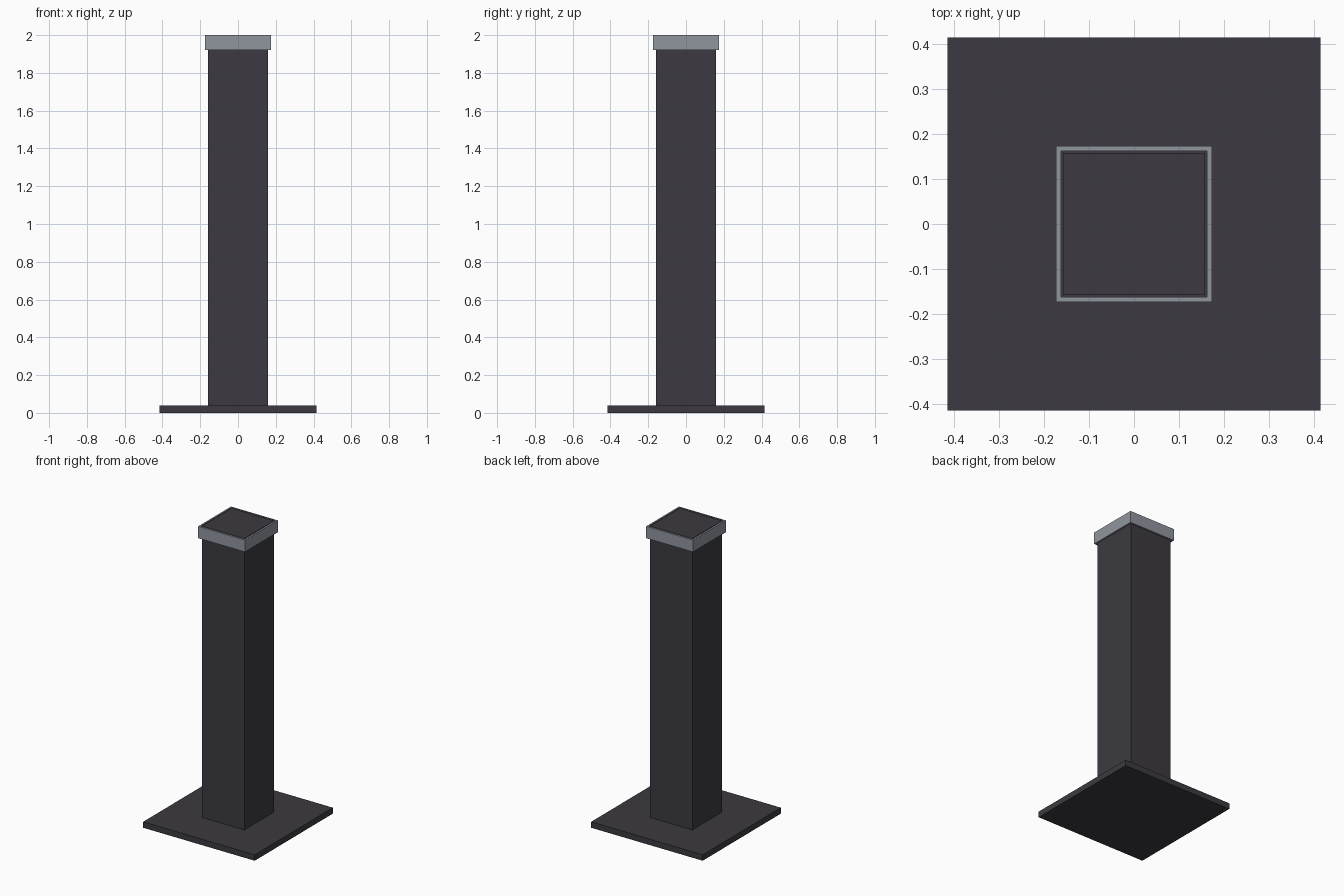
import bpy, bmesh

if "Cube" in bpy.data.objects:
    bpy.data.objects.remove(bpy.data.objects["Cube"])


def material(name, rgb):
    m = bpy.data.materials.new(name)
    m.diffuse_color = (*rgb, 1.0)
    m.use_nodes = True
    m.node_tree.nodes["Principled BSDF"].inputs["Base Color"].default_value = m.diffuse_color
    return m


dark = material("dark grey metal", (0.045, 0.042, 0.052))
light = material("light grey metal", (0.28, 0.305, 0.345))


def block(name, half, z0, z1, mat, hole=None):
    """Square block; 'hole' is the half width of an opening right through it."""
    bm = bmesh.new()
    bmesh.ops.create_cube(bm, size=1)
    for v in bm.verts:
        v.co.x *= 2 * half
        v.co.y *= 2 * half
        v.co.z = z1 if v.co.z > 0 else z0
    if hole:
        ends = [f for f in bm.faces if abs(f.normal.z) > 0.5]
        bmesh.ops.inset_individual(bm, faces=ends, thickness=half - hole)
        bmesh.ops.delete(bm, geom=ends, context='FACES_ONLY')
    mesh = bpy.data.meshes.new(name)
    bm.to_mesh(mesh)
    bm.free()
    mesh.materials.append(mat)
    obj = bpy.data.objects.new(name, mesh)
    bpy.context.collection.objects.link(obj)
    return obj


# Flat base plate, square post, and collar around the post's flush top
block("base_plate", 0.415, 0.0, 0.04, dark)
block("post", 0.158, 0.04, 2.0, dark)
block("top_collar", 0.174, 1.92, 2.0, light, hole=0.158)
